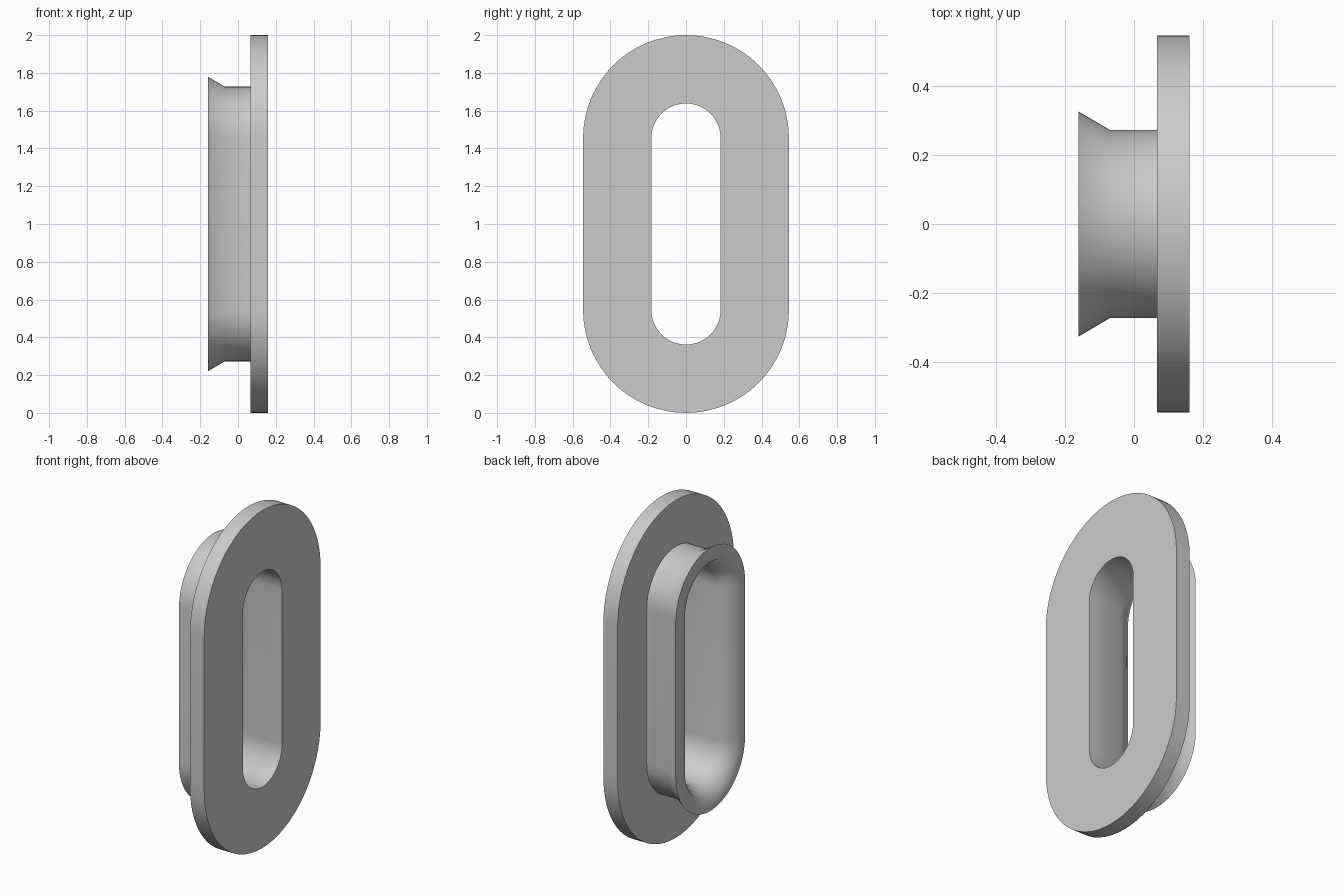
import bpy, bmesh
from math import cos, sin, pi, radians

if "Cube" in bpy.data.objects:
    bpy.data.objects.remove(bpy.data.objects["Cube"], do_unlink=True)

STRAIGHT = 0.455   # half length of the straight sides
STEPS = 32         # segments in each half-round end

# Cross-section as (depth x, radius): plate, collar, flared lip, bore
PROFILE = [(0.16, 0.183), (0.16, 0.545), (0.067, 0.545), (0.067, 0.272),
           (-0.07, 0.272), (-0.16, 0.325), (-0.16, 0.24), (-0.07, 0.183)]


def slot_ring(bm, x, r):
    """One slot-shaped loop of vertices at depth x."""
    ring = []
    for end in (0, 1):
        cz = 1 + STRAIGHT * (1 - 2 * end)
        for i in range(STEPS + 1):
            a = pi * (end + i / STEPS)
            ring.append(bm.verts.new((x, r * cos(a), cz + r * sin(a))))
    return ring


# Sweep the closed cross-section around the slot
bm = bmesh.new()
rings = [slot_ring(bm, x, r) for x, r in PROFILE]
for k, ring in enumerate(rings):
    nxt = rings[(k + 1) % len(rings)]
    for i in range(len(ring)):
        j = (i + 1) % len(ring)
        bm.faces.new((ring[i], ring[j], nxt[j], nxt[i]))
bmesh.ops.recalc_face_normals(bm, faces=bm.faces)
mesh = bpy.data.meshes.new("slotted_grommet")
bm.to_mesh(mesh)
bm.free()

grommet = bpy.data.objects.new("slotted_grommet", mesh)
bpy.context.collection.objects.link(grommet)

# Plain grey
grey = bpy.data.materials.new("plain_grey")
grey.use_nodes = True
colour = (0.6, 0.6, 0.6, 1)
grey.diffuse_color = colour
grey.node_tree.nodes["Principled BSDF"].inputs["Base Color"].default_value = colour
mesh.materials.append(grey)

# Smooth walls and lip, crisp plate and rim edges
bpy.ops.object.select_all(action="DESELECT")
grommet.select_set(True)
bpy.context.view_layer.objects.active = grommet
bpy.ops.object.shade_smooth_by_angle(angle=radians(65))
